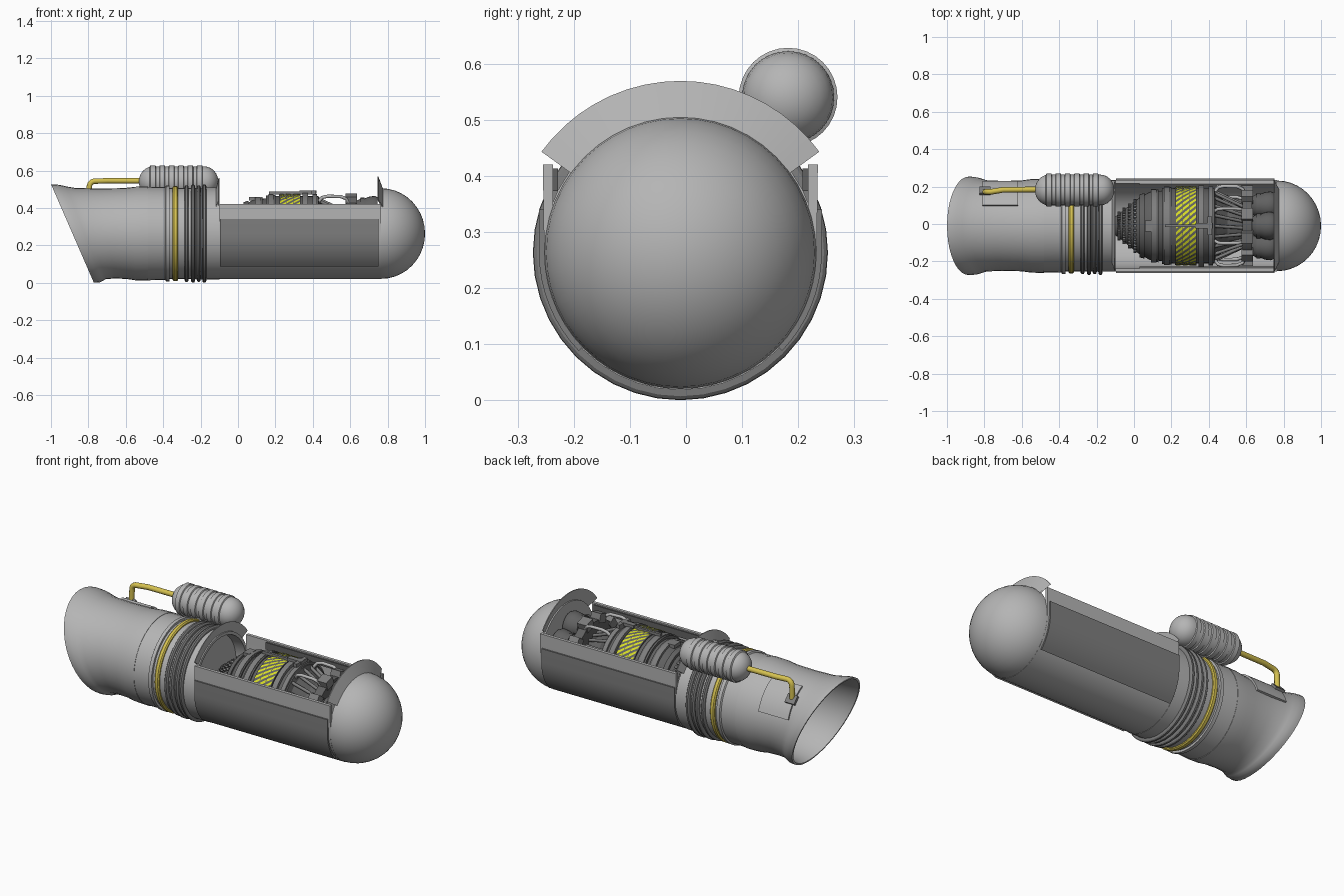
import bpy, bmesh, math
from math import sin, cos, pi, radians
from mathutils import Matrix, Vector

if "Cube" in bpy.data.objects:
    bpy.data.objects.remove(bpy.data.objects["Cube"])

CY, CZ = -0.01, 0.263          # long axis of the body


def mat(name, c):
    m = bpy.data.materials.new(name)
    m.diffuse_color = (*c, 1)
    m.use_nodes = True
    m.node_tree.nodes["Principled BSDF"].inputs["Base Color"].default_value = m.diffuse_color
    return m


LIGHT = mat("light grey", (0.46, 0.46, 0.46))
MID = mat("mid grey", (0.21, 0.21, 0.21))
DARK = mat("dark grey", (0.12, 0.12, 0.12))
YELLOW = mat("yellow", (0.66, 0.53, 0.08))
LIME = mat("warning yellow", (0.68, 0.72, 0.02))


def finish(name, bm, m, angle=30, recalc=True):
    bmesh.ops.remove_doubles(bm, verts=bm.verts, dist=1e-5)
    if recalc:
        bmesh.ops.recalc_face_normals(bm, faces=bm.faces)
    me = bpy.data.meshes.new(name)
    bm.to_mesh(me)
    bm.free()
    me.materials.append(m)
    for p in me.polygons:
        p.use_smooth = True
    me.set_sharp_from_angle(angle=radians(angle))
    ob = bpy.data.objects.new(name, me)
    bpy.context.collection.objects.link(ob)
    return ob


def lathe(name, pts, m, c=(CY, CZ), n=40, a0=0, a1=360):
    """Revolve (x, r[, shear]) points about the x axis."""
    bm = bmesh.new()
    full = a1 - a0 == 360
    rows = []
    for p in pts:
        x, r, s = (*p, 0)[:3]
        row = []
        for i in range(n if full else n + 1):
            a = radians(a0 + (a1 - a0) * i / n)
            row.append(bm.verts.new((x + s * r * sin(a), c[0] + r * cos(a), c[1] + r * sin(a))))
        rows.append(row)
    for A, B in zip(rows, rows[1:]):
        for i in range(n):
            j = (i + 1) % len(A)
            bm.faces.new((A[i], A[j], B[j], B[i]))
    return finish(name, bm, m)


def prism(name, sec, x0, x1, m):
    """Extrude a (y, z) section, relative to the axis, along x."""
    bm = bmesh.new()
    A = [bm.verts.new((x0, CY + y, CZ + z)) for y, z in sec]
    B = [bm.verts.new((x1, CY + y, CZ + z)) for y, z in sec]
    n = len(sec)
    for i in range(n):
        j = (i + 1) % n
        bm.faces.new((A[i], A[j], B[j], B[i]))
    bm.faces.new(A)
    bm.faces.new(B[::-1])
    return finish(name, bm, m)


def arc(r, a0, a1, n):
    return [(r * cos(radians(a0 + (a1 - a0) * i / n)), r * sin(radians(a0 + (a1 - a0) * i / n)))
            for i in range(n + 1)]


def boxes(name, items, m):
    """Boxes at (x, radius, angle, dx, dtangent, dradial) round the axis."""
    bm = bmesh.new()
    for x, r, a, dx, dt, dr in items:
        M = (Matrix.Translation((x, CY, CZ)) @ Matrix.Rotation(radians(a - 90), 4, 'X')
             @ Matrix.Translation((0, 0, r)) @ Matrix.Diagonal((dx, dt, dr, 1)))
        bmesh.ops.create_cube(bm, size=1, matrix=M)
    return finish(name, bm, m)


def pipe(name, paths, r, m):
    cu = bpy.data.curves.new(name + "_path", 'CURVE')
    cu.dimensions = '3D'
    cu.bevel_depth, cu.bevel_resolution, cu.use_fill_caps = r, 3, True
    for path in paths:
        sp = cu.splines.new('POLY')
        sp.points.add(len(path) - 1)
        for p, co in zip(sp.points, path):
            p.co = (*co, 1)
    tmp = bpy.data.objects.new(name + "_path", cu)
    bpy.context.collection.objects.link(tmp)
    bpy.context.view_layer.update()
    me = bpy.data.meshes.new_from_object(tmp.evaluated_get(bpy.context.evaluated_depsgraph_get()))
    bpy.data.objects.remove(tmp)
    bm = bmesh.new()
    bm.from_mesh(me)
    return finish(name, bm, m, 50)


def around(x, r, a):
    return (x, CY + r * cos(radians(a)), CZ + r * sin(radians(a)))


# Rounded end dome with its back wall
R = 0.242
lathe("end_dome", [(0.76, 0), (0.76, R)] +
      [(0.765 + 0.235 * sin(radians(t)), R * cos(radians(t))) for t in range(0, 91, 9)], LIGHT, n=48)

# Open-topped trough and darker side panels
prism("engine_trough", [(0.245, 0.157)] + arc(0.243, 0, -180, 28) + [(-0.245, 0.157), (-0.227, 0.157)]
      + arc(0.227, -180, 0, 28) + [(0.227, 0.157)], -0.1, 0.765, LIGHT)
side = [(0.252, 0.077)] + arc(0.252, 0, -44, 8) + arc(0.24, -44, 0, 8) + [(0.24, 0.077)]
for s, nm in ((1, "back"), (-1, "front")):
    prism("side_panel_" + nm, [(s * y, z) for y, z in side], -0.095, 0.752, MID)
    prism("inner_rail_" + nm, [(s * y, z) for y, z in
          ((0.232, 0.15), (0.218, 0.15), (0.218, 0.11), (0.232, 0.11))], 0.03, 0.75, DARK)

# Flared arches at both ends of the opening
lathe("arch_dome_end", [(0.77, 0.235), (0.745, 0.306), (0.75, 0.306), (0.775, 0.24)], LIGHT, n=18, a0=36, a1=144)
lathe("arch_collar_end", [(-0.108, 0.235), (-0.1, 0.298), (-0.104, 0.298), (-0.118, 0.24)],
      LIGHT, n=18, a0=36, a1=144)

# Collar, hollow towards the engine
lathe("collar", [(-0.16, 0), (-0.16, 0.22), (-0.1, 0.228), (-0.1, 0.245), (-0.17, 0.245),
                 (-0.3, 0.243), (-0.5, 0.243), (-0.5, 0)], LIGHT)
for i, x in enumerate((-0.18, -0.21, -0.24, -0.275)):
    r = 0.258 if i % 2 else 0.262
    lathe(f"collar_rib_{i + 1}", [(x + 0.012, 0.24), (x + 0.01, r - 0.006), (x + 0.005, r),
                                  (x - 0.005, r), (x - 0.01, r - 0.006), (x - 0.012, 0.24)], MID)
lathe("yellow_band", [(-0.32, 0.24), (-0.321, 0.249), (-0.327, 0.255), (-0.343, 0.255),
                      (-0.349, 0.249), (-0.35, 0.24)], YELLOW)
lathe("band_lip", [(-0.365, 0.24), (-0.365, 0.256), (-0.385, 0.256), (-0.39, 0.248),
                   (-0.48, 0.25), (-0.49, 0.24)], LIGHT)

# Exhaust tube, flared and cut at a slant
lathe("slanted_exhaust", [(-0.48, 0.24), (-0.48, 0.252), (-0.55, 0.25), (-0.6, 0.243, -0.03), (-0.7, 0.24, -0.18),
      (-0.79, 0.244, -0.34), (-0.82, 0.252, -0.39), (-0.845, 0.26, -0.42), (-0.87, 0.263, -0.435),
      (-0.885, 0.263, -0.435), (-0.885, 0.253, -0.435), (-0.84, 0.242, -0.41), (-0.7, 0.23, -0.16),
      (-0.52, 0.23), (-0.515, 0)], LIGHT)
prism("exhaust_plate", arc(0.252, 64, 18, 8) + arc(0.238, 18, 64, 8), -0.81, -0.62, LIGHT)

# Side tank with hoops
TC = (0.182, 0.54)
tank = [(-0.53 + 0.075 * (1 - cos(radians(t))), 0.082 * sin(radians(t))) for t in range(0, 91, 15)]
tank += [(-0.105 - 0.075 * (1 - cos(radians(t))), 0.082 * sin(radians(t))) for t in range(90, -1, -15)]
lathe("side_tank", tank, LIGHT, TC, 32)
for i in range(6):
    x = -0.455 + 0.05 * i
    lathe(f"tank_hoop_{i + 1}", [(x - 0.017, 0.08), (x - 0.013, 0.088), (x + 0.013, 0.088), (x + 0.017, 0.08)],
          LIGHT, TC, 32)
boxes("tank_mount", [(-0.3, 0.26, 55, 0.16, 0.06, 0.06)], MID)

# Yellow feed pipe and its foot
bend = [(-0.765 - 0.03 * sin(radians(t)), 0.172, 0.513 + 0.03 * cos(radians(t))) for t in range(0, 91, 15)]
pipe("feed_pipe", [[(-0.5, 0.185, 0.545), (-0.7, 0.183, 0.545)] + bend + [(-0.797, 0.172, 0.43)]], 0.015, YELLOW)
boxes("pipe_foot", [(-0.797, 0.256, 43, 0.06, 0.05, 0.016)], MID)

# Engine body
lathe("engine_core", [(-0.1, 0), (-0.1, 0.05), (-0.06, 0.08), (0.0, 0.13), (0.03, 0.152), (0.03, 0.168),
      (0.055, 0.175), (0.055, 0.165), (0.08, 0.18), (0.13, 0.195), (0.13, 0.186), (0.15, 0.188), (0.15, 0.203),
      (0.2, 0.207), (0.2, 0.2), (0.22, 0.202), (0.22, 0.209), (0.335, 0.211), (0.335, 0.2), (0.345, 0.2),
      (0.43, 0.2), (0.44, 0.17), (0.5, 0.12), (0.62, 0.1), (0.62, 0)], DARK, n=48)
for i, (x, r, w) in enumerate(((0.105, 0.196, 0.03), (0.175, 0.21, 0.03), (0.36, 0.217, 0.03), (0.41, 0.211, 0.025))):
    lathe(f"engine_ring_{i + 1}", [(x - w / 2, r - 0.02), (x - w / 2, r), (x + w / 2, r), (x + w / 2, r - 0.02)],
          MID, n=48)
boxes("intake_teeth", [(x, r, 360 * k / 36, 0.016, r * 0.09, 0.014) for x, r in
      ((-0.08, 0.07), (-0.053, 0.09), (-0.025, 0.113), (0.005, 0.137)) for k in range(36)], MID)

# Slanted warning stripes round the engine
bm = bmesh.new()
for row in range(3):
    x0, x1 = 0.224 + row * 0.037, 0.258 + row * 0.037
    for k in range(40):
        a = k * 9
        q = [(x0, a), (x0, a + 4.5), (x1, a - 3.5), (x1, a - 8)]
        bm.faces.new([bm.verts.new(around(x, 0.213, t)) for x, t in q])
finish("warning_stripes", bm, LIME, recalc=False)

# Engine bracket and fittings
boxes("engine_bracket", [(0.29, 0.216, 90, 0.25, 0.014, 0.016), (0.375, 0.222, 90, 0.09, 0.03, 0.018),
      (0.405, 0.22, 90, 0.022, 0.1, 0.02), (0.08, 0.186, 90, 0.04, 0.06, 0.02)], MID)

# Struts, looping pipes, rear frame and thruster bells
pipe("engine_struts", [[around(0.42, 0.19, a), around(0.59, 0.11, a + 6)] for a in range(0, 360, 18)], 0.009, MID)
loop = ((0.43, 0.185), (0.45, 0.213), (0.48, 0.22), (0.55, 0.218), (0.58, 0.205), (0.595, 0.17))
pipe("engine_loops", [[around(x, r, a) for x, r in loop] for a in range(15, 375, 50)], 0.009, LIGHT)
lathe("rear_frame", [(0.58, 0), (0.58, 0.185), (0.63, 0.185), (0.63, 0)], DARK, n=24)
boxes("frame_blocks", [(0.605, 0.19, a, 0.06, 0.06, 0.05) for a in range(0, 360, 36)], MID)
for k in range(6):
    c = around(0, 0.125, 30 + 60 * k)[1:]
    lathe(f"thruster_bell_{k + 1}", [(0.62, 0.03), (0.635, 0.05), (0.655, 0.062), (0.655, 0.067), (0.675, 0.067),
          (0.675, 0.062), (0.7, 0.072), (0.73, 0.076), (0.745, 0.07), (0.745, 0.06), (0.7, 0)], DARK, c, 24)
